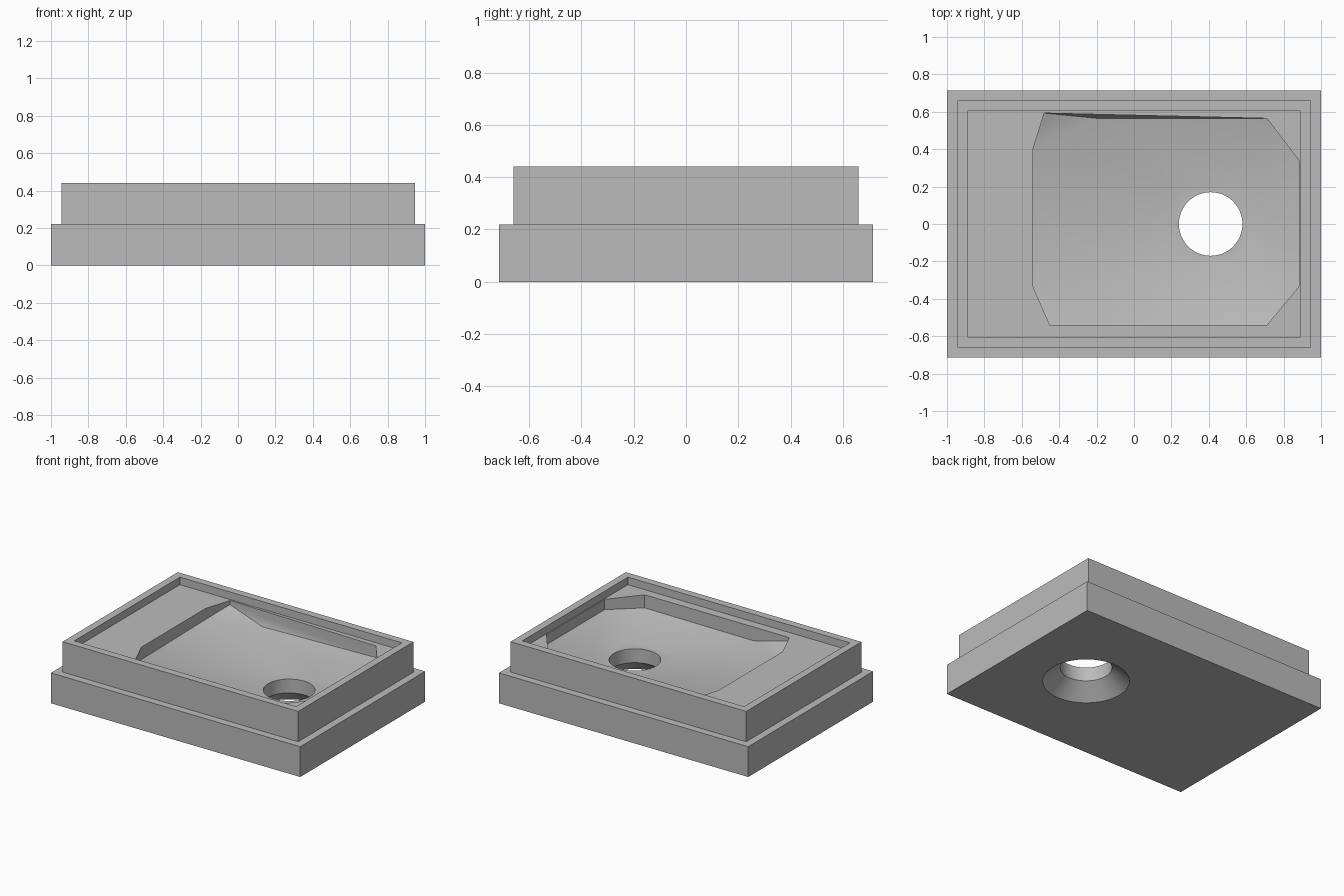
import bpy
import bmesh
from math import radians
from mathutils import Matrix

if "Cube" in bpy.data.objects:
    bpy.data.objects.remove(bpy.data.objects["Cube"], do_unlink=True)

grey = bpy.data.materials.new("mid grey")
grey.use_nodes = True
grey.diffuse_color = (0.5, 0.5, 0.5, 1)
grey.node_tree.nodes["Principled BSDF"].inputs["Base Color"].default_value = (0.5, 0.5, 0.5, 1)


def make_object(name, bm):
    bmesh.ops.recalc_face_normals(bm, faces=bm.faces)
    mesh = bpy.data.meshes.new(name)
    bm.to_mesh(mesh)
    bm.free()
    mesh.materials.append(grey)
    obj = bpy.data.objects.new(name, mesh)
    bpy.context.collection.objects.link(obj)
    return obj


def stepped_box(name, levels):
    """Stack rectangles given as (half width, half depth, z) and skin them."""
    bm = bmesh.new()
    rings = [[bm.verts.new((sx * w, sy * d, z))
              for sx, sy in ((-1, -1), (1, -1), (1, 1), (-1, 1))]
             for w, d, z in levels]
    for low, high in zip(rings, rings[1:]):
        for i in range(4):
            j = (i + 1) % 4
            bm.faces.new((low[i], low[j], high[j], high[i]))
    bm.faces.new(rings[0])
    bm.faces.new(rings[-1])
    return make_object(name, bm)


# Stepped body: wide plinth with a narrower block on top
body = stepped_box("tray_body", [(1, 0.715, 0), (1, 0.715, 0.22),
                                 (0.945, 0.66, 0.22), (0.945, 0.66, 0.44)])

# Shallow recess inside the raised lip
recess = stepped_box("recess_cutter", [(0.89, 0.605, 0.385), (0.89, 0.605, 0.6)])

# Basin: hull of the upright rim and the low floor around the drain
TOP = 0.42
rim = [(-0.54, -0.335, 0.295), (-0.45, -0.54, 0.36), (0.71, -0.54, 0.29),
       (0.885, -0.33, 0.31), (0.885, 0.335, 0.31), (0.71, 0.565, 0.30),
       (-0.48, 0.593, 0.355), (-0.54, 0.4, 0.305)]
points = rim + [(x, y, TOP) for x, y, z in rim]
points += [(-0.17, -0.54, 0.285), (-0.2, 0.565, 0.28)]
points += [(x, y, 0.2) for x in (0.2, 0.62) for y in (-0.2, 0.2)]
bm = bmesh.new()
for p in points:
    bm.verts.new(p)
hull = bmesh.ops.convex_hull(bm, input=bm.verts)
spare = {g for g in hull["geom_interior"] if isinstance(g, bmesh.types.BMVert)}
bmesh.ops.delete(bm, geom=list(spare), context='VERTS')
basin = make_object("basin_cutter", bm)


# Drain: straight bore, and a countersink from below
def cone_cutter(name, r_low, r_high, z_low, z_high):
    bm = bmesh.new()
    bmesh.ops.create_cone(bm, cap_ends=True, segments=64, radius1=r_low, radius2=r_high,
                          depth=z_high - z_low,
                          matrix=Matrix.Translation((0.41, 0, (z_low + z_high) / 2)))
    return make_object(name, bm)


bore = cone_cutter("bore_cutter", 0.17, 0.17, 0.05, 0.3)
# The slope continues a little below the underside for a clean cut
sink = cone_cutter("countersink_cutter", 0.3135, 0.17, -0.025, 0.1)

# Cut everything from the body
cutters = (recess, basin, bore, sink)
for cutter in cutters:
    cutter.hide_render = True
    mod = body.modifiers.new(cutter.name, 'BOOLEAN')
    mod.operation = 'DIFFERENCE'
    mod.solver = 'EXACT'
    mod.object = cutter

bpy.ops.object.select_all(action='DESELECT')
bpy.context.view_layer.objects.active = body
body.select_set(True)
for mod in list(body.modifiers):
    bpy.ops.object.modifier_apply(modifier=mod.name)
for cutter in cutters:
    bpy.data.objects.remove(cutter, do_unlink=True)

bpy.ops.object.shade_smooth_by_angle(angle=radians(25))
